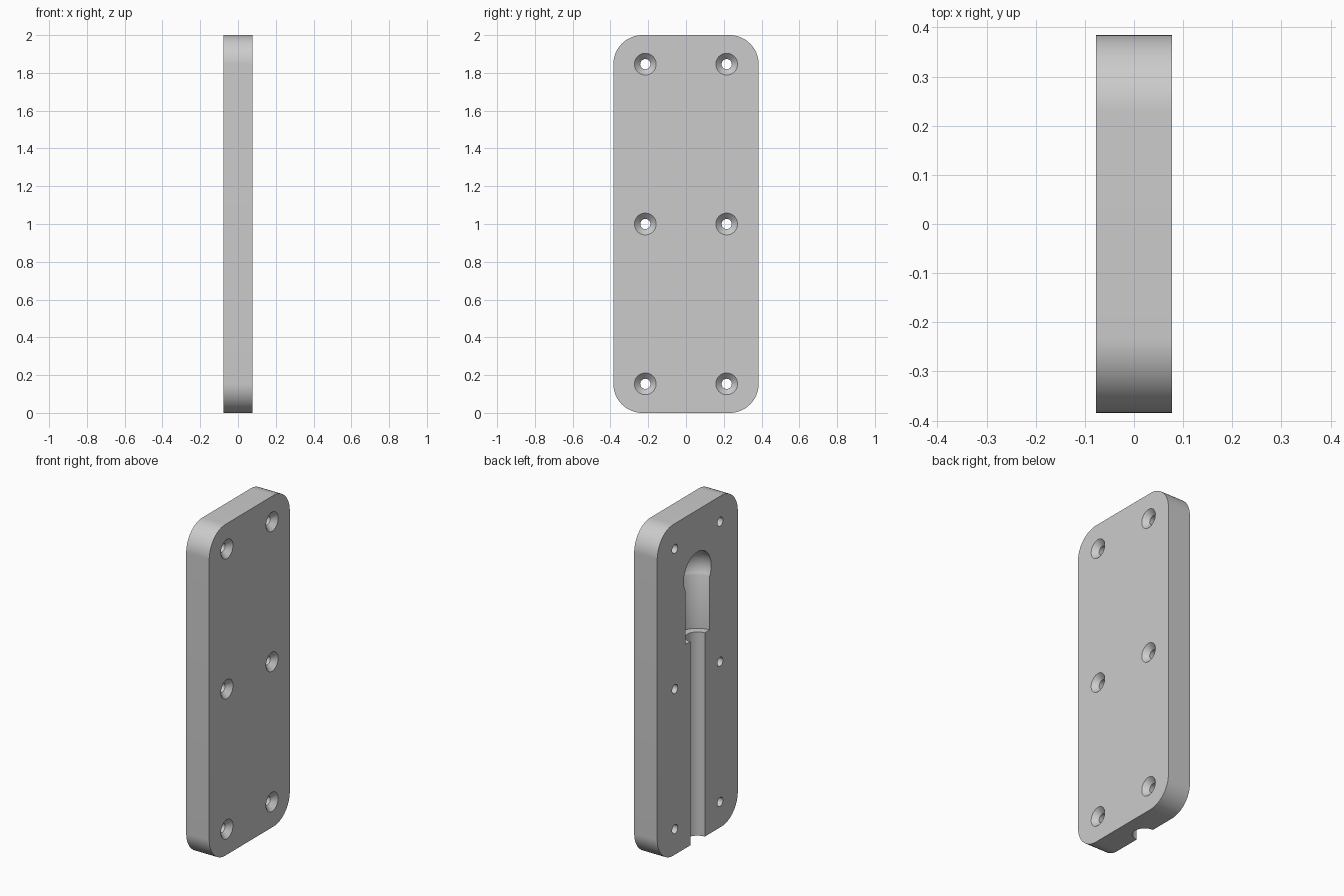
import bpy, bmesh
from math import sin, cos, pi, sqrt, asin
from mathutils import Matrix, Vector

cube = bpy.data.objects.get("Cube")
if cube:
    bpy.data.objects.remove(cube, do_unlink=True)

UNIT = 2 / 130                     # plate proportions are 10 x 50 x 130
HALF_X, HALF_Y, HEIGHT = 5 * UNIT, 25 * UNIT, 2.0
CORNER = 10 * UNIT

grey = bpy.data.materials.new("plain grey")
grey.use_nodes = True
grey.diffuse_color = (0.6, 0.6, 0.6, 1)
grey.node_tree.nodes["Principled BSDF"].inputs["Base Color"].default_value = (0.6, 0.6, 0.6, 1)


def make_object(name, bm):
    bmesh.ops.recalc_face_normals(bm, faces=bm.faces)
    mesh = bpy.data.meshes.new(name)
    bm.to_mesh(mesh)
    bm.free()
    mesh.materials.append(grey)
    obj = bpy.data.objects.new(name, mesh)
    bpy.context.collection.objects.link(obj)
    return obj


def lathe(name, profile, matrix, steps):
    """Revolve (radius, height) points around z, then place the solid."""
    bm = bmesh.new()
    verts = [bm.verts.new((r, 0, h)) for r, h in profile]
    edges = [bm.edges.new(pair) for pair in zip(verts, verts[1:])]
    bmesh.ops.spin(bm, geom=verts + edges, cent=(0, 0, 0), axis=(0, 0, 1),
                   angle=2 * pi, steps=steps)
    bmesh.ops.remove_doubles(bm, verts=bm.verts, dist=1e-5)
    bm.transform(matrix)
    obj = make_object(name, bm)
    obj.hide_render = True
    return obj


# Rounded plate
bm = bmesh.new()
outline = []
for i, (sy, sz) in enumerate([(1, 1), (-1, 1), (-1, -1), (1, -1)]):
    for k in range(25):
        a = (i + k / 24) * pi / 2
        outline.append(bm.verts.new((-HALF_X,
                                     sy * (HALF_Y - CORNER) + CORNER * cos(a),
                                     1 + sz * (1 - CORNER) + CORNER * sin(a))))
face = bm.faces.new(outline)
side = bmesh.ops.extrude_face_region(bm, geom=[face], use_keep_orig=True)
bmesh.ops.translate(bm, vec=(2 * HALF_X, 0, 0),
                    verts=[v for v in side["geom"] if isinstance(v, bmesh.types.BMVert)])
plate = make_object("mounting_plate", bm)

# Stepped channel with a ball-shaped pocket at its upper end
narrow, wide, ball = 4.5 * UNIT, 7.5 * UNIT, 8.5 * UNIT
step_z, ball_z = 80 * UNIT, 105 * UNIT
start = -asin(sqrt(ball ** 2 - wide ** 2) / ball)
profile = [(0, -0.1), (narrow, -0.1), (narrow, step_z), (wide, step_z)]
for k in range(25):
    a = start + (pi / 2 - start) * k / 24
    profile.append((max(ball * cos(a), 0), ball_z + ball * sin(a)))
cutters = [lathe("channel_cutter", profile,
                 Matrix.Translation((-HALF_X, 0, 0)), 64)]

# Six countersunk screw holes, opening towards +x
hole, sink = 1.75 * UNIT, 3.75 * UNIT
screw = [(0, -0.1), (hole, -0.1), (hole, HALF_X - (sink - hole)),
         (sink, HALF_X), (sink, 0.1), (0, 0.1)]
for y in (-14 * UNIT, 14 * UNIT):
    for z in (CORNER, HEIGHT / 2, HEIGHT - CORNER):
        place = Matrix.Translation((0, y, z)) @ Matrix.Rotation(pi / 2, 4, "Y")
        cutters.append(lathe("screw_hole_cutter", screw, place, 40))

# Cut the plate and keep the result as plain mesh
for cutter in cutters:
    cut = plate.modifiers.new("cut", "BOOLEAN")
    cut.operation = "DIFFERENCE"
    cut.solver = "EXACT"
    cut.object = cutter
bpy.context.view_layer.update()
result = plate.evaluated_get(bpy.context.evaluated_depsgraph_get())
mesh = bpy.data.meshes.new_from_object(result)
plate.modifiers.clear()
plate.data = mesh
for cutter in cutters:
    bpy.data.objects.remove(cutter, do_unlink=True)

# Smooth curves, sharp rims
bpy.ops.object.select_all(action="DESELECT")
plate.select_set(True)
bpy.context.view_layer.objects.active = plate
bpy.ops.object.shade_smooth_by_angle(angle=pi / 6)
